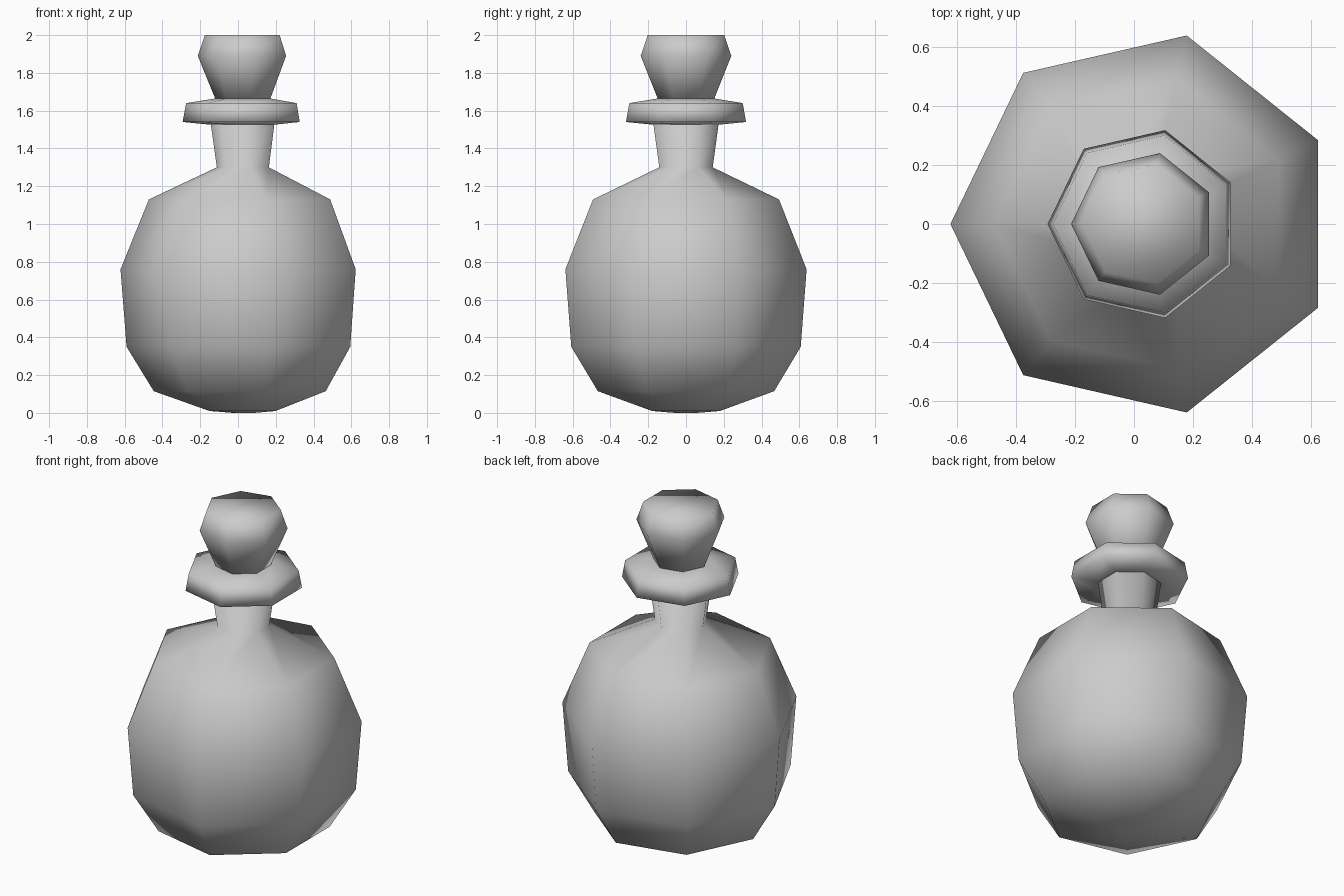
import bpy, bmesh, math

if "Cube" in bpy.data.objects:
    bpy.data.objects.remove(bpy.data.objects["Cube"])

SIDES = 7
CX = 0.033  # axis of the seven-sided lathe shape


def lathe(name, profile):
    """Closed seven-sided solid from (radius, z) rings, corner pointing to -x."""
    bm = bmesh.new()
    rings = []
    for r, z in profile:
        ring = []
        for i in range(SIDES):
            a = math.pi + 2 * math.pi * i / SIDES
            ring.append(bm.verts.new((CX + r * math.cos(a), r * math.sin(a), z)))
        rings.append(ring)
    for low, high in zip(rings, rings[1:]):
        for i in range(SIDES):
            j = (i + 1) % SIDES
            bm.faces.new((low[i], low[j], high[j], high[i]))
    # end caps
    bm.faces.new(rings[0][::-1])
    bm.faces.new(rings[-1])
    bmesh.ops.recalc_face_normals(bm, faces=bm.faces)
    for f in bm.faces:
        f.smooth = True
    mesh = bpy.data.meshes.new(name)
    bm.to_mesh(mesh)
    bm.free()
    obj = bpy.data.objects.new(name, mesh)
    bpy.context.collection.objects.link(obj)
    return obj


# Round flask with neck
lathe("flask_body", [(0.06, 0.0), (0.184, 0.01), (0.479, 0.115), (0.623, 0.35),
                     (0.655, 0.76), (0.505, 1.13), (0.145, 1.30), (0.18, 1.55)])

# Flared collar around the mouth
lathe("collar", [(0.17, 1.525), (0.326, 1.54), (0.308, 1.64), (0.15, 1.665)])

# Stopper
lathe("stopper", [(0.15, 1.655), (0.246, 1.89), (0.208, 2.0)])
